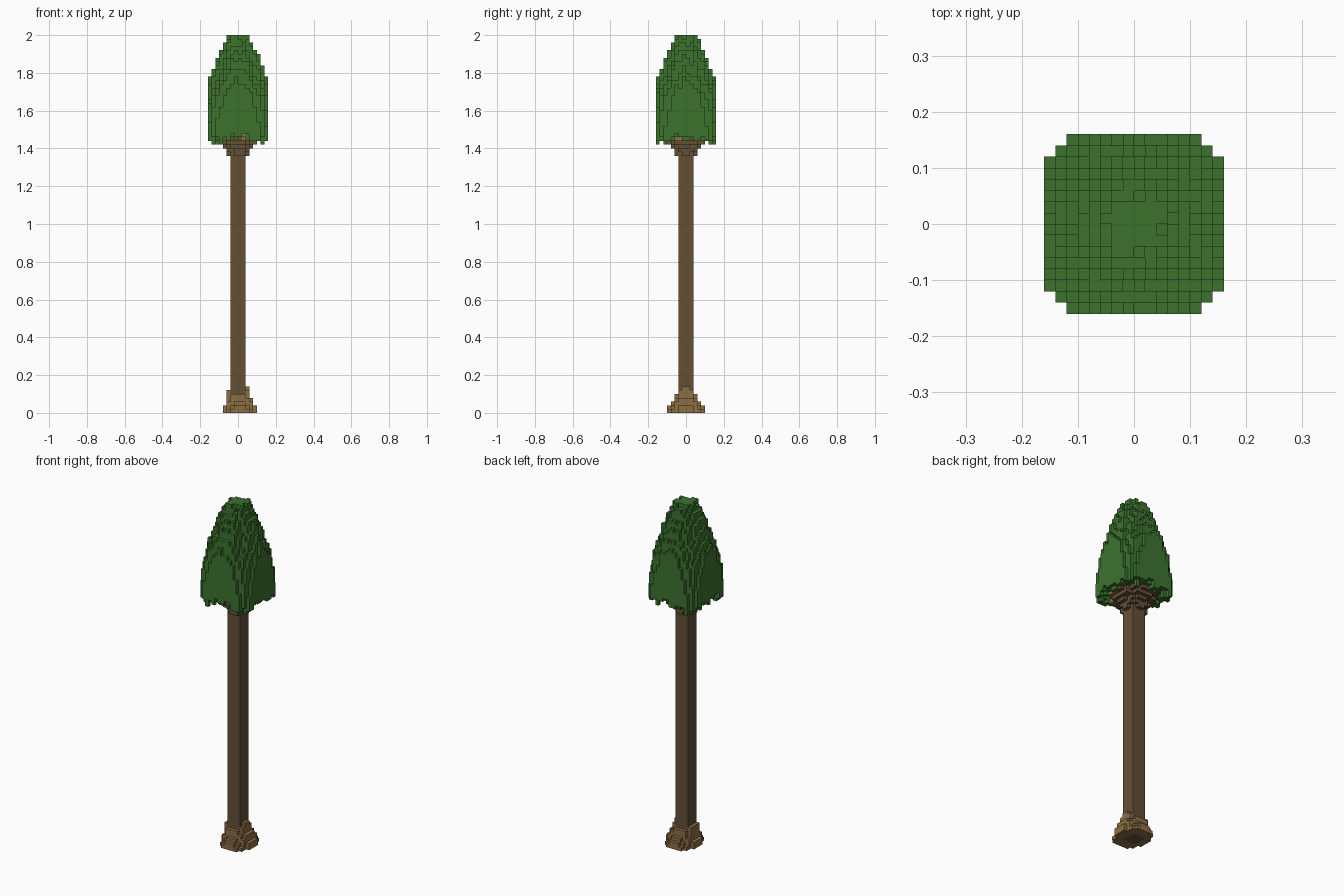
import bpy, bmesh, random
from mathutils import Vector

random.seed(7)
S = 0.02  # edge of one cube

cube = bpy.data.objects.get("Cube")
if cube:
    bpy.data.objects.remove(cube)


def material(name, rgb):
    m = bpy.data.materials.new(name)
    m.use_nodes = True
    m.diffuse_color = (*rgb, 1)
    m.node_tree.nodes["Principled BSDF"].inputs["Base Color"].default_value = (*rgb, 1)
    return m


green = material("leaf green", (0.045, 0.171, 0.027))
bark = material("dark bark", (0.127, 0.08, 0.036))
light = material("light root wood", (0.262, 0.156, 0.057))


def lerp_table(table, k):
    """Interpolate rows of (level, value, ...) at level k."""
    if k <= table[0][0]:
        return table[0][1:]
    for a, b in zip(table, table[1:]):
        if k <= b[0]:
            t = (k - a[0]) / (b[0] - a[0])
            return [u + (v - u) * t for u, v in zip(a[1:], b[1:])]
    return table[-1][1:]


def inside(i, j, rx, ry, n):
    """Rounded-square test on the centre of cell i, j."""
    return abs((i + 0.5) / rx) ** n + abs((j + 0.5) / ry) ** n <= 1


def in_trunk(i, j):
    return -2 <= i < 2 and -2 <= j < 2


AXES = [Vector(d) for d in
        ((1, 0, 0), (-1, 0, 0), (0, 1, 0), (0, -1, 0), (0, 0, 1), (0, 0, -1))]


def build_cells(name, cells, mats, rule=lambda c: 0):
    """Skin a set of cubes, keeping only the exposed faces."""
    bm = bmesh.new()
    cache = {}

    def vert(p):
        key = tuple(round(c) for c in p)
        if key not in cache:
            cache[key] = bm.verts.new([c * S for c in key])
        return cache[key]

    for cell in sorted(cells):
        mid = Vector(cell) + Vector((0.5, 0.5, 0.5))
        for d in AXES:
            if tuple(int(c) for c in Vector(cell) + d) in cells:
                continue
            u = Vector((d.y, d.z, d.x))
            v = d.cross(u)
            corners = [mid + (d + u * a + v * b) / 2
                       for a, b in ((-1, -1), (1, -1), (1, 1), (-1, 1))]
            face = bm.faces.new([vert(p) for p in corners])
            face.material_index = rule(cell)
    mesh = bpy.data.meshes.new(name)
    bm.to_mesh(mesh)
    bm.free()
    for m in mats:
        mesh.materials.append(m)
    obj = bpy.data.objects.new(name, mesh)
    bpy.context.collection.objects.link(obj)
    return obj


GRID = [(i, j) for i in range(-8, 8) for j in range(-8, 8)]

# Trunk: one square post
bpy.ops.mesh.primitive_cube_add(size=1, location=(0, 0, 0.74))
trunk = bpy.context.object
trunk.name = trunk.data.name = "trunk"
trunk.scale = (0.08, 0.08, 1.48)
trunk.data.materials.append(bark)

# Root flare: stepped mound, highest on the two sides
root_rows = [(0, 4.6, 5), (1, 4.2, 5), (2, 4, 4), (3, 3.6, 3.4),
             (4, 3.4, 2.6), (5, 3.2, 2.2), (6, 3, 1.6)]
roots = set()
for k, rx, ry in root_rows:
    for i, j in GRID:
        lean = 0.5 if k < 4 else 0
        if not in_trunk(i, j) and inside(i - lean, j, rx, ry, 2 if k < 4 else 4):
            if k < 6 or i > 0:
                roots.add((i, j, k))
build_cells("root_flare", roots, [light])

# Branches: stepped flare under the foliage
branch_rows = [(67, 2.6), (68, 3), (69, 3.2), (70, 4), (71, 5.4), (72, 6.2), (73, 6.6)]
branches = set()
for k, r in branch_rows:
    for i, j in GRID:
        rr = r + random.uniform(-0.4, 0.4)
        if not in_trunk(i, j) and inside(i, j, rr, rr, 1.7):
            if k > 67 or j > 0:
                branches.add((i, j, k))
build_cells("branches", branches, [bark, light],
            lambda c: int(c[2] > 71 and c[0] > 0 and c[1] < 0))

# Foliage: square skirt rounding into a ridged dome, with hanging tips
# rows: level, half width, roundness exponent
leaf_rows = [(76, 8, 4), (86, 8, 1.9), (88, 7.3, 1.7), (92, 6.1, 1.6),
             (95, 5, 1.6), (97, 4, 1.7), (98, 3.2, 2), (99, 2.3, 2)]
foliage = set()
for i, j in GRID:
    shift = random.choice((-1, 0, 0, 1))
    edge = max(abs(i + 0.5), abs(j + 0.5))
    corner = min(abs(i + 0.5), abs(j + 0.5)) > 4
    bottom = 74
    if edge > 6:
        bottom = random.choice((71, 72, 73) if corner else (72, 73, 73, 74))
    for k in range(bottom, 100):
        r, n = lerp_table(leaf_rows, k + shift)
        if inside(i, j, r, r, n) and (i, j, k) not in branches:
            foliage.add((i, j, k))
build_cells("foliage", foliage, [green])
